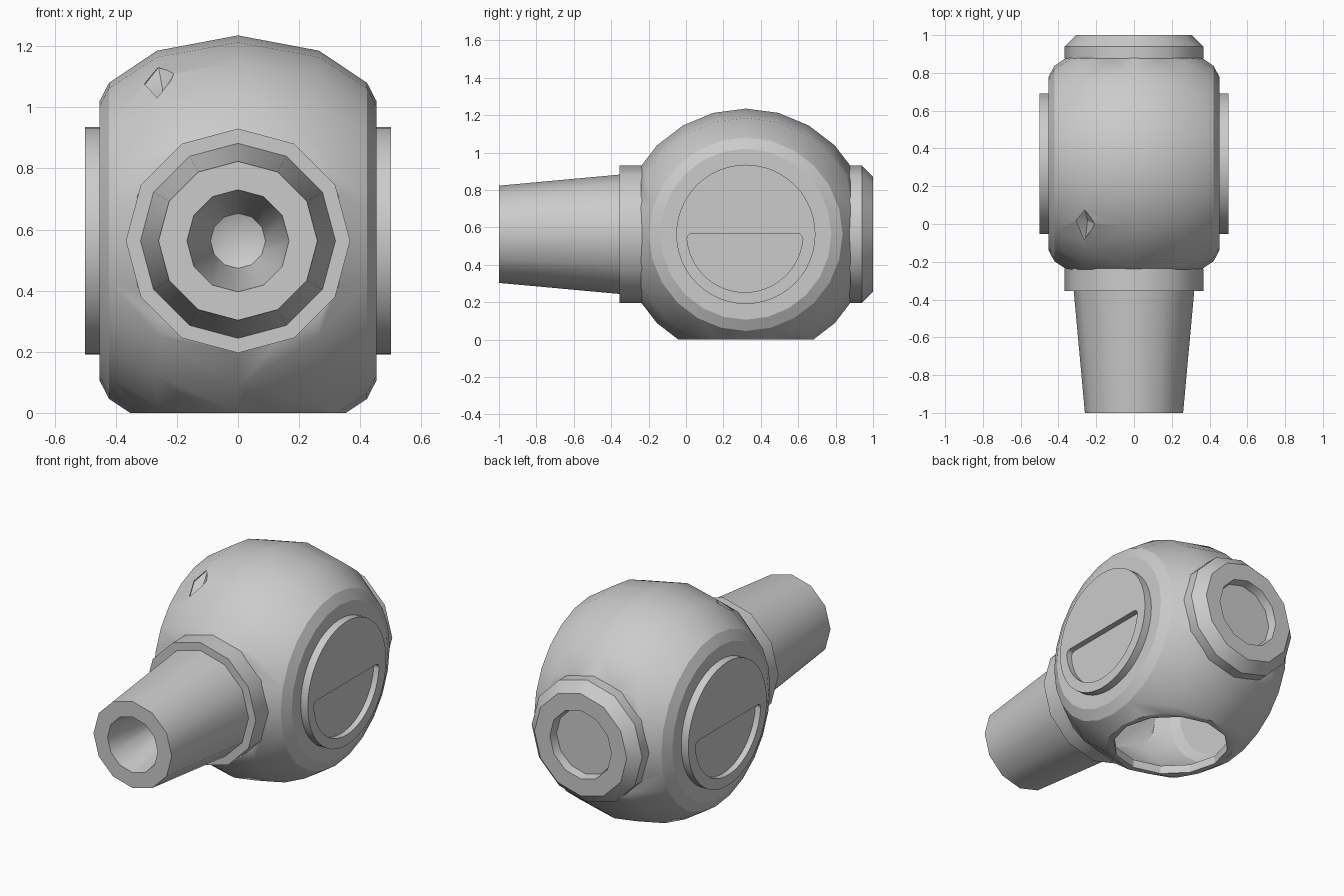
import bpy, bmesh, math
from mathutils import Vector

if "Cube" in bpy.data.objects:
    bpy.data.objects.remove(bpy.data.objects["Cube"])

CY, CZ = 0.32, 0.563      # body centre


def finish(name, bm):
    bmesh.ops.remove_doubles(bm, verts=bm.verts, dist=1e-5)
    bmesh.ops.recalc_face_normals(bm, faces=bm.faces)
    me = bpy.data.meshes.new(name)
    bm.to_mesh(me)
    bm.free()
    ob = bpy.data.objects.new(name, me)
    bpy.context.collection.objects.link(ob)
    return ob


def select(ob):
    bpy.ops.object.select_all(action='DESELECT')
    ob.select_set(True)
    bpy.context.view_layer.objects.active = ob


def smooth(ob, deg):
    select(ob)
    bpy.ops.object.shade_smooth_by_angle(angle=math.radians(deg))


def cut(ob, cutter):
    m = ob.modifiers.new("cut", 'BOOLEAN')
    m.operation, m.solver, m.object = 'DIFFERENCE', 'EXACT', cutter
    select(ob)
    bpy.ops.object.modifier_apply(modifier=m.name)
    bpy.data.objects.remove(cutter)


def lathe(axis, profile, n):
    """Spin (position along axis, radius) points about an axis through the body centre."""
    def place(p, r, a):
        s, c = r * math.sin(a), r * math.cos(a)
        return {'X': (p, CY + s, CZ + c), 'Y': (s, p, CZ + c), 'Z': (s, CY + c, p)}[axis]
    bm = bmesh.new()
    rings = []
    for p, r in profile:
        if r == 0:
            rings.append([bm.verts.new(place(p, 0, 0))] * n)
        else:
            rings.append([bm.verts.new(place(p, r, 2 * math.pi * i / n)) for i in range(n)])
    for A, B in zip(rings, rings[1:]):
        for i in range(n):
            j = (i + 1) % n
            bm.faces.new(list(dict.fromkeys([A[i], A[j], B[j], B[i]])))
    return bm


def clip(bm, co, no):
    g = bm.verts[:] + bm.edges[:] + bm.faces[:]
    r = bmesh.ops.bisect_plane(bm, geom=g, plane_co=co, plane_no=no, clear_outer=True)
    edges = [e for e in r['geom_cut'] if isinstance(e, bmesh.types.BMEdge)]
    bmesh.ops.contextual_create(bm, geom=edges)


def ball(name, k, y0, y1, z0):
    half = [(0.453, 0), (0.453, 0.457), (0.422, 0.517), (0.265, 0.622)]
    prof = [(-x * k, r * k) for x, r in half] + [(0, 0.672 * k)]
    prof += [(x * k, r * k) for x, r in reversed(half)]
    bm = lathe('X', prof, 24)
    clip(bm, (0, y0, 0), (0, -1, 0))
    clip(bm, (0, y1, 0), (0, 1, 0))
    clip(bm, (0, 0, z0), (0, 0, -1))
    return finish(name, bm)


# Hollow body with an open neck hole underneath
body = ball("body", 1.0, -0.24, 0.88, 0.0)
cut(body, ball("hollow", 0.93, -0.2, 0.84, 0.05))
cut(body, finish("neck_hole", lathe('Z', [(-0.1, 0), (-0.1, 0.325), (0.2, 0.325), (0.2, 0)], 12)))

# Small diamond dent on the upper front
c = Vector((-0.26, 0, 1.085))
nrm = Vector((-0.26, -0.32, 0.53)).normalized()
bm = bmesh.new()
ring = [bm.verts.new(v) for v in ((-0.26, 0.085, 1.13), (-0.312, 0.03, 1.065),
                                  (-0.26, -0.10, 1.005), (-0.207, 0.0, 1.113))]
for apex in (c - nrm * 0.035, c + nrm * 0.05):
    t = bm.verts.new(apex)
    for i in range(4):
        bm.faces.new((ring[i], ring[(i + 1) % 4], t))
cut(body, finish("dent", bm))
smooth(body, 25)

# Snout: collar and tapered barrel with a conical bore
snout = finish("snout", lathe('Y', [
    (-0.235, 0), (-0.235, 0.367), (-0.355, 0.367), (-0.355, 0.319), (-1, 0.26),
    (-1, 0.167), (-0.6, 0.09), (-0.56, 0)], 12))
smooth(snout, 31)

# Rear cap with chamfered rim and recess
rear = finish("rear_cap", lathe('Y', [
    (0.875, 0), (0.875, 0.367), (0.94, 0.367), (1.0, 0.307), (1.0, 0.205),
    (0.95, 0.195), (0.95, 0)], 12))
smooth(rear, 31)

# Side discs, each with a half-round pocket
for side, s in (("right", 1), ("left", -1)):
    disc = finish(side + "_disc", lathe('X', [(s * 0.44, 0), (s * 0.44, 0.372),
                                              (s * 0.5, 0.372), (s * 0.5, 0)], 48))
    R, k = 0.31, 0.03
    pts = [(R * math.cos(math.radians(a)), R * math.sin(math.radians(a)))
           for a in range(-174, 0, 7)]
    for sg in (1, -1):
        angs = (0, 30, 60, 90) if sg > 0 else (90, 60, 30, 0)
        pts += [(sg * (R - k + k * math.cos(math.radians(a))),
                 -0.025 + k * math.sin(math.radians(a))) for a in angs]
    bm = bmesh.new()
    f = bm.faces.new([bm.verts.new((s * 0.465, CY - 0.005 + u, CZ + v)) for u, v in pts])
    ext = bmesh.ops.extrude_face_region(bm, geom=[f], use_keep_orig=True)
    bmesh.ops.translate(bm, vec=(s * 0.1, 0, 0),
                        verts=[v for v in ext['geom'] if isinstance(v, bmesh.types.BMVert)])
    cut(disc, finish("pocket", bm))
    smooth(disc, 30)
